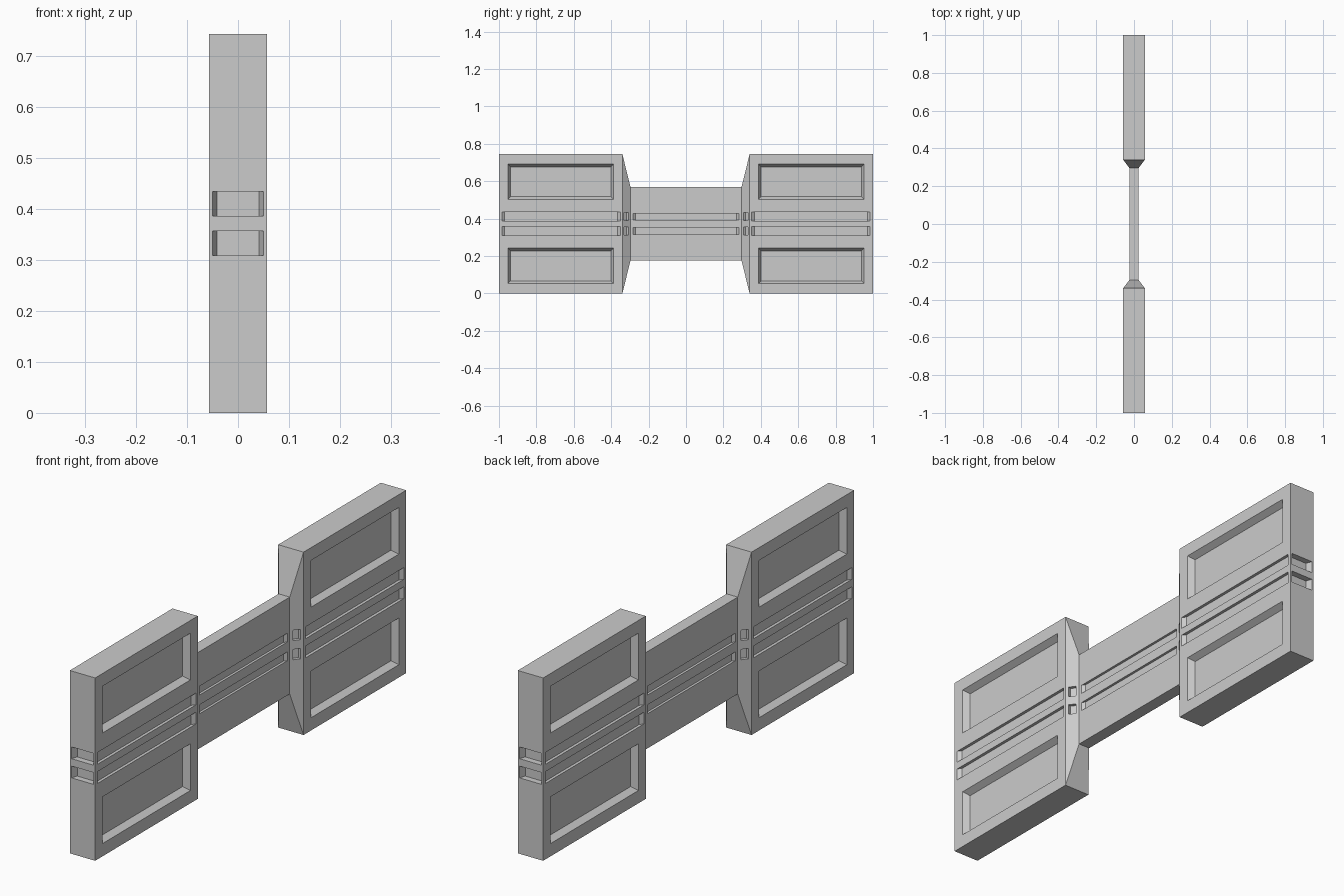
import bpy
import bmesh
from mathutils import Vector

cube = bpy.data.objects.get("Cube")
if cube:
    bpy.data.objects.remove(cube, do_unlink=True)

grey = bpy.data.materials.new("plain_grey")
grey.use_nodes = True
grey.diffuse_color = (0.6, 0.6, 0.6, 1)
grey.node_tree.nodes["Principled BSDF"].inputs["Base Color"].default_value = (0.6, 0.6, 0.6, 1)

MID_Z = 0.372


def make_object(name, bm):
    bmesh.ops.recalc_face_normals(bm, faces=bm.faces)
    mesh = bpy.data.meshes.new(name)
    bm.to_mesh(mesh)
    bm.free()
    mesh.materials.append(grey)
    obj = bpy.data.objects.new(name, mesh)
    bpy.context.scene.collection.objects.link(obj)
    return obj


def bridge(bm, a, b):
    for i in range(4):
        j = (i + 1) % 4
        bm.faces.new((a[i], a[j], b[j], b[i]))


def pocket(bm, centre, u, normal, size, inset, depth):
    """Add a tapered cutter that sinks into a face."""
    centre, u, n = Vector(centre), Vector(u).normalized(), Vector(normal).normalized()
    v = n.cross(u)
    rings = []
    for d in (-0.004, depth):
        hu = size[0] / 2 - inset[0] * d / depth
        hv = size[1] / 2 - inset[1] * d / depth
        rings.append([bm.verts.new(centre - n * d + u * hu * a + v * hv * b)
                      for a, b in ((-1, -1), (1, -1), (1, 1), (-1, 1))])
    bridge(bm, *rings)
    for ring in rings:
        bm.faces.new(ring)


# Body: two wide blocks tapering to a thin central bar
WIDE, THIN = (0.057, 0.372), (0.025, 0.197)
bm = bmesh.new()
rings = []
for y, (w, h) in ((-1, WIDE), (-0.34, WIDE), (-0.297, THIN),
                  (0.297, THIN), (0.34, WIDE), (1, WIDE)):
    rings.append([bm.verts.new((w * a, y, MID_Z + h * b))
                  for a, b in ((-1, -1), (1, -1), (1, 1), (-1, 1))])
for a, b in zip(rings, rings[1:]):
    bridge(bm, a, b)
bm.faces.new(rings[0])
bm.faces.new(rings[-1])
body = make_object("connector_body", bm)

# Recesses, mirrored over both sides, both ends and the mid height
bm = bmesh.new()
for sz in (-1, 1):
    slot_z = MID_Z + sz * 0.039
    for sx in (-1, 1):
        # Slot along the central bar
        pocket(bm, (sx * 0.025, 0, MID_Z + sz * 0.038), (0, 1, 0), (sx, 0, 0),
               (0.565, 0.036), (0.012, 0), 0.01)
        for sy in (-1, 1):
            # Large panel
            pocket(bm, (sx * 0.057, sy * 0.67, MID_Z + sz * 0.225), (0, 1, 0),
                   (sx, 0, 0), (0.566, 0.19), (0.015, 0.015), 0.025)
            # Long slot on the block
            pocket(bm, (sx * 0.057, sy * 0.668, slot_z), (0, 1, 0),
                   (sx, 0, 0), (0.634, 0.048), (0.015, 0), 0.012)
            # Short slot on the tapered face
            pocket(bm, (sx * 0.041, sy * 0.3185, slot_z), (sx * 0.032, sy * 0.043, 0),
                   (sx * 0.043, -sy * 0.032, 0), (0.03, 0.042), (0.004, 0), 0.013)
    # Slots on the two ends
    for sy in (-1, 1):
        pocket(bm, (0, sy, slot_z), (1, 0, 0), (0, sy, 0),
               (0.1, 0.048), (0.009, 0), 0.025)
cutter = make_object("recess_cutter", bm)
cutter.hide_render = True

# Cut the recesses
cut = body.modifiers.new("recesses", 'BOOLEAN')
cut.operation = 'DIFFERENCE'
cut.solver = 'EXACT'
cut.object = cutter
bpy.context.view_layer.objects.active = body
body.select_set(True)
bpy.ops.object.modifier_apply(modifier=cut.name)
bpy.data.objects.remove(cutter, do_unlink=True)
